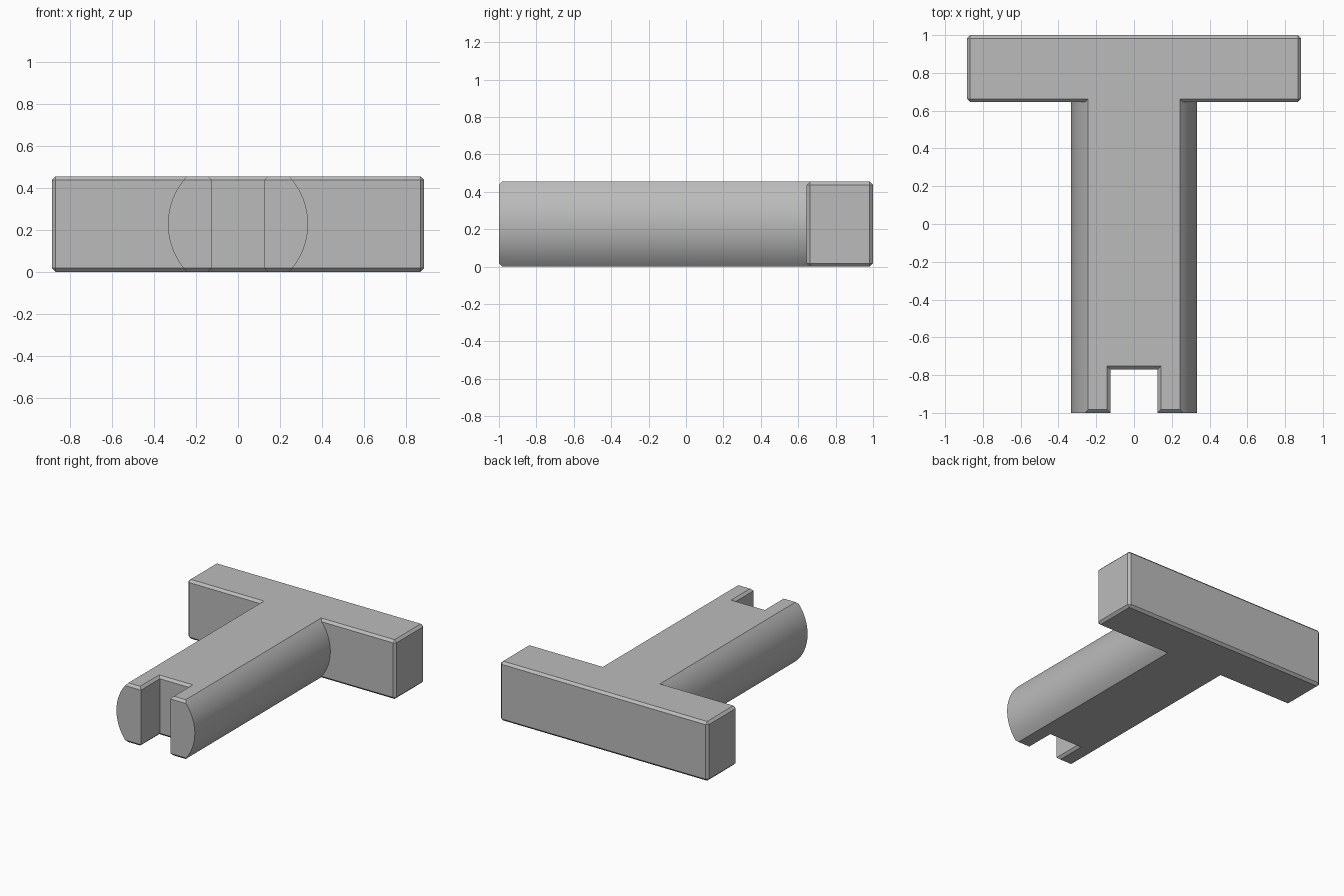
import bpy, bmesh, math
from mathutils import Vector

cube = bpy.data.objects.get("Cube")
if cube:
    bpy.data.objects.remove(cube, do_unlink=True)

HEIGHT = 0.455
CHAMFER = 0.018
HEAD_WIDTH, HEAD_FRONT, HEAD_BACK = 1.77, 0.645, 1.0
RADIUS, SHAFT_FRONT = 0.333, -1.0
SLOT_HALF, SLOT_END = 0.125, -0.77

grey = bpy.data.materials.new("plain grey")
grey.use_nodes = True
grey.diffuse_color = (0.5, 0.5, 0.5, 1)
grey.node_tree.nodes["Principled BSDF"].inputs["Base Color"].default_value = (0.5, 0.5, 0.5, 1)


def make_object(name, bm):
    bmesh.ops.recalc_face_normals(bm, faces=bm.faces)
    mesh = bpy.data.meshes.new(name)
    bm.to_mesh(mesh)
    bm.free()
    mesh.materials.append(grey)
    obj = bpy.data.objects.new(name, mesh)
    bpy.context.collection.objects.link(obj)
    return obj


def activate(obj):
    bpy.ops.object.select_all(action='DESELECT')
    obj.select_set(True)
    bpy.context.view_layer.objects.active = obj


# Crossbar: a box with every edge chamfered
bm = bmesh.new()
bmesh.ops.create_cube(bm, size=1)
bmesh.ops.scale(bm, vec=(HEAD_WIDTH, HEAD_BACK - HEAD_FRONT, HEIGHT), verts=bm.verts)
bmesh.ops.translate(bm, vec=(0, (HEAD_BACK + HEAD_FRONT) / 2, HEIGHT / 2), verts=bm.verts)
bmesh.ops.bevel(bm, geom=bm.edges[:], offset=CHAMFER, segments=1, affect='EDGES')
make_object("crossbar", bm)

# Shaft: a round bar flattened above and below, ending inside the crossbar
half_angle = math.asin(HEIGHT / 2 / RADIUS)
steps = 24
bm = bmesh.new()
ring = []
for side in (0, math.pi):
    for i in range(steps + 1):
        a = side + half_angle * (2 * i / steps - 1)
        ring.append(bm.verts.new((RADIUS * math.cos(a), SHAFT_FRONT,
                                  HEIGHT / 2 + RADIUS * math.sin(a))))
end = bm.faces.new(ring)
extruded = bmesh.ops.extrude_face_region(bm, geom=[end], use_keep_orig=True)
moved = [v for v in extruded["geom"] if isinstance(v, bmesh.types.BMVert)]
bmesh.ops.translate(bm, vec=(0, HEAD_FRONT + CHAMFER - SHAFT_FRONT, 0), verts=moved)

# Chamfers on the flat top and bottom edges of the free end
for z, up in ((HEIGHT, 1), (0, -1)):
    cut = bmesh.ops.bisect_plane(bm, geom=bm.verts[:] + bm.edges[:] + bm.faces[:],
                                 plane_co=Vector((0, SHAFT_FRONT + CHAMFER, z)),
                                 plane_no=Vector((0, -1, up)), clear_outer=True)
    rim = [e for e in cut["geom_cut"] if isinstance(e, bmesh.types.BMEdge)]
    bmesh.ops.holes_fill(bm, edges=rim, sides=0)
shaft = make_object("shaft", bm)

# Slot cutter: stacked rectangles that flare at the top and bottom
flare = CHAMFER * 2
levels = ((-CHAMFER, flare), (CHAMFER, 0), (HEIGHT - CHAMFER, 0), (HEIGHT + CHAMFER, flare))
bm = bmesh.new()
rings = []
for z, grow in levels:
    x, back, front = SLOT_HALF + grow, SLOT_END + grow, SHAFT_FRONT - 0.1
    rings.append([bm.verts.new(p) for p in
                  ((-x, front, z), (x, front, z), (x, back, z), (-x, back, z))])
for low, high in zip(rings, rings[1:]):
    for i in range(4):
        j = (i + 1) % 4
        bm.faces.new((low[i], low[j], high[j], high[i]))
bm.faces.new(rings[0])
bm.faces.new(rings[-1])
cutter = make_object("slot_cutter", bm)
cutter.hide_render = True

activate(shaft)
slot = shaft.modifiers.new("slot", 'BOOLEAN')
slot.operation = 'DIFFERENCE'
slot.solver = 'EXACT'
slot.object = cutter
bpy.ops.object.modifier_apply(modifier=slot.name)
bpy.data.objects.remove(cutter, do_unlink=True)

# Smooth the round sides, keep the flats crisp
bpy.ops.object.shade_smooth_by_angle(angle=math.radians(30))
